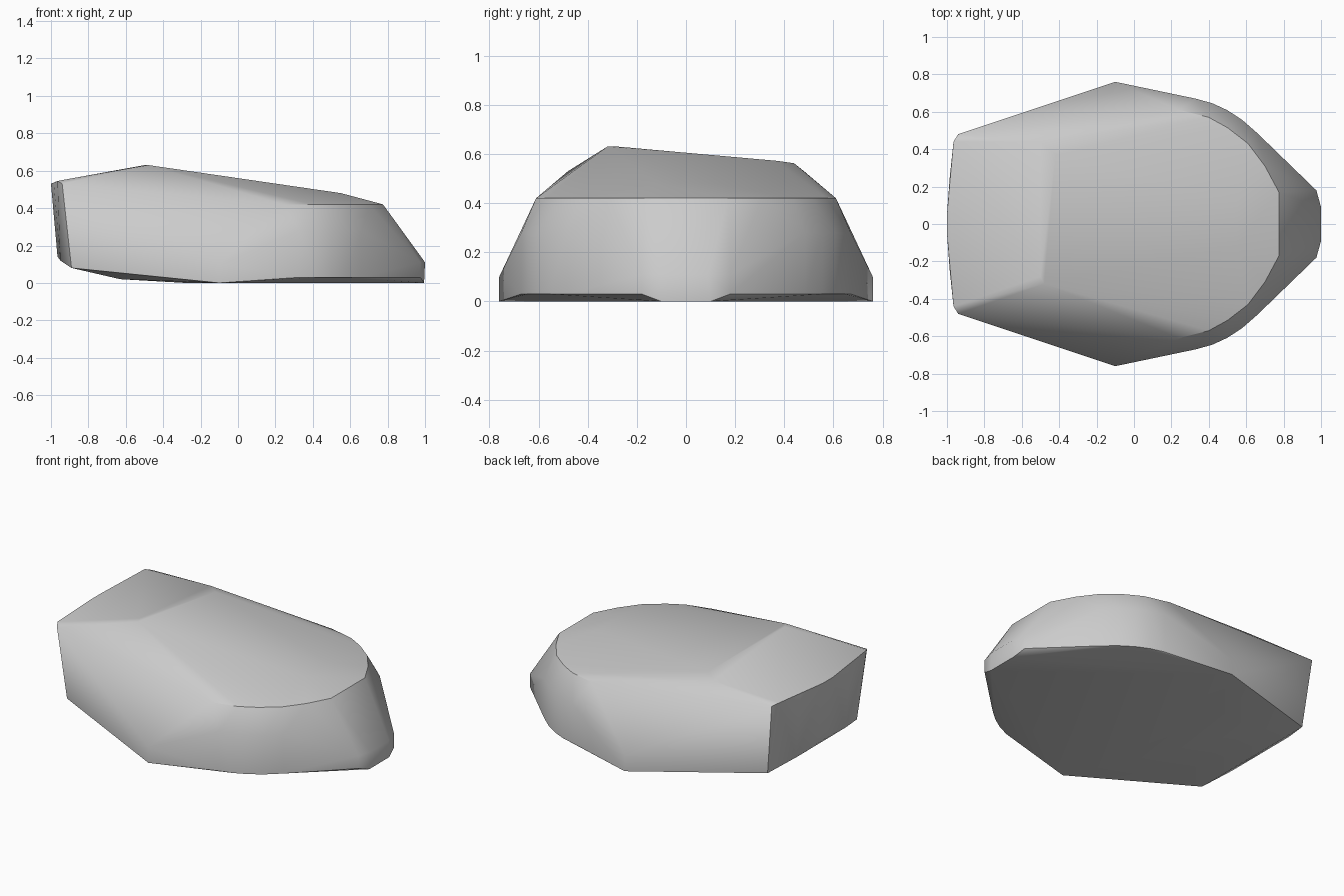
import bpy
import bmesh
import math

cube = bpy.data.objects.get("Cube")
if cube:
    bpy.data.objects.remove(cube, do_unlink=True)

# Plain grey stone
stone = bpy.data.materials.new("stone_grey")
stone.use_nodes = True
grey = (0.6, 0.6, 0.6, 1)
stone.diffuse_color = grey
stone.node_tree.nodes["Principled BSDF"].inputs["Base Color"].default_value = grey


def at_height(outline, z):
    return [(x, y, z) for x, y in outline]


# Rounded upper rim and the wider curved wall below it
rim = [(0.24, 0.61), (0.4, 0.57), (0.5, 0.515), (0.61, 0.43), (0.7, 0.31), (0.775, 0.17)]
wall = [(0.33, 0.67), (0.42, 0.645), (0.5, 0.608), (0.58, 0.555), (0.66, 0.485)]
nose = [(0.975, 0.18)]
half = at_height(rim, 0.42) + at_height(wall, 0.28) + at_height(wall + nose, 0.03)

# Blunt nose and widest corner
half += at_height(nose, 0.11) + at_height([(1.0, 0.09)], 0.11) + at_height([(0.995, 0.1)], 0)
half += [(-0.1, 0.76, 0.1), (-0.1, 0.76, 0)]

# Bowed tail, sloping underside and crown
half += [(-1.0, 0.05, 0.53), (-0.985, 0.25, 0.53), (-0.94, 0.48, 0.53), (-0.965, 0.44, 0.545)]
half += [(-0.965, 0.05, 0.14), (-0.95, 0.25, 0.12), (-0.89, 0.45, 0.08)]
half += [(-0.63, 0.32, 0.02), (-0.28, 0.4, 0), (0.55, 0.12, 0.48)]
points = half + [(x, -y, z) for x, y, z in half]

# Lopsided peak: high on the front side, lower on the back
points += [(-0.48, -0.32, 0.63), (-0.5, -0.28, 0.63), (-0.42, 0.37, 0.572), (-0.5, 0.44, 0.562)]

# Wrap the stone in one convex skin
bm = bmesh.new()
for p in points:
    bm.verts.new(p)
hull = bmesh.ops.convex_hull(bm, input=bm.verts[:])
unused = {g for g in hull["geom_interior"] + hull["geom_unused"] if isinstance(g, bmesh.types.BMVert)}
bmesh.ops.delete(bm, geom=list(unused), context="VERTS")
bmesh.ops.dissolve_limit(bm, angle_limit=math.radians(1), verts=bm.verts[:], edges=bm.edges[:])
bmesh.ops.recalc_face_normals(bm, faces=bm.faces[:])
mesh = bpy.data.meshes.new("boulder")
bm.to_mesh(mesh)
bm.free()
mesh.materials.append(stone)
boulder = bpy.data.objects.new("boulder", mesh)
bpy.context.collection.objects.link(boulder)

# Soft rounded areas with crisp ridges
bpy.ops.object.select_all(action="DESELECT")
boulder.select_set(True)
bpy.context.view_layer.objects.active = boulder
bpy.ops.object.shade_smooth_by_angle(angle=math.radians(35))
